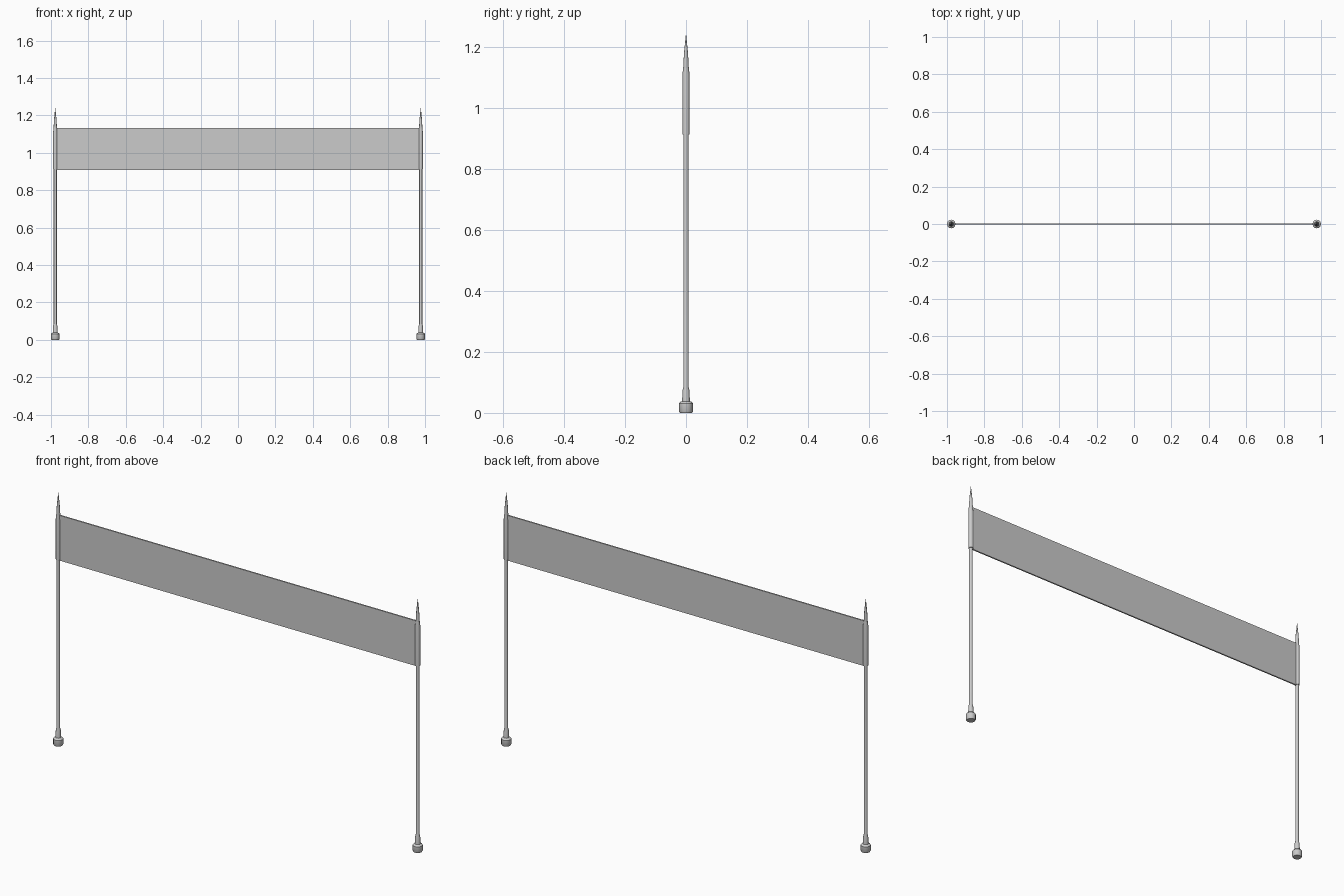
import bpy, bmesh, math

if "Cube" in bpy.data.objects:
    bpy.data.objects.remove(bpy.data.objects["Cube"])

POST_X = 0.977
SIDES = 12


def lathe(name, profile, x):
    """Revolve a (radius, z) profile around a vertical axis at x."""
    bm = bmesh.new()
    rings = []
    for r, z in profile:
        rings.append([bm.verts.new((r * math.cos(2 * math.pi * i / SIDES),
                                    r * math.sin(2 * math.pi * i / SIDES), z))
                      for i in range(SIDES)])
    for a, b in zip(rings, rings[1:]):
        for i in range(SIDES):
            j = (i + 1) % SIDES
            bm.faces.new((a[i], a[j], b[j], b[i]))
    bm.faces.new(rings[0][::-1])
    bm.faces.new(rings[-1])
    mesh = bpy.data.meshes.new(name)
    bm.to_mesh(mesh)
    bm.free()
    obj = bpy.data.objects.new(name, mesh)
    obj.location.x = x
    bpy.context.collection.objects.link(obj)
    bpy.ops.object.select_all(action='DESELECT')
    obj.select_set(True)
    bpy.context.view_layer.objects.active = obj
    bpy.ops.object.shade_smooth_by_angle(angle=math.radians(35))
    return obj


# Foot with chamfers, flared collar, slim pole and pointed spike
post_profile = [(0.020, 0), (0.023, 0.005), (0.023, 0.031), (0.019, 0.036),
                (0.013, 0.038), (0.011, 0.075), (0.0085, 0.085), (0.0085, 1.10),
                (0.0095, 1.125), (0.0065, 1.18), (0.003, 1.215), (0.0004, 1.24)]
# Cloth loop wrapped around the pole
sleeve_profile = [(0.0115, 0.912), (0.0115, 1.11), (0.0095, 1.13)]

for side, x in (("left", -POST_X), ("right", POST_X)):
    lathe(side + "_post", post_profile, x)
    lathe(side + "_banner_sleeve", sleeve_profile, x)

# Banner panel stretched between the posts
bpy.ops.mesh.primitive_cube_add(size=1, location=(0, 0, 1.02))
banner = bpy.context.object
banner.name = "banner_panel"
banner.scale = (2 * POST_X - 0.01, 0.007, 0.222)
